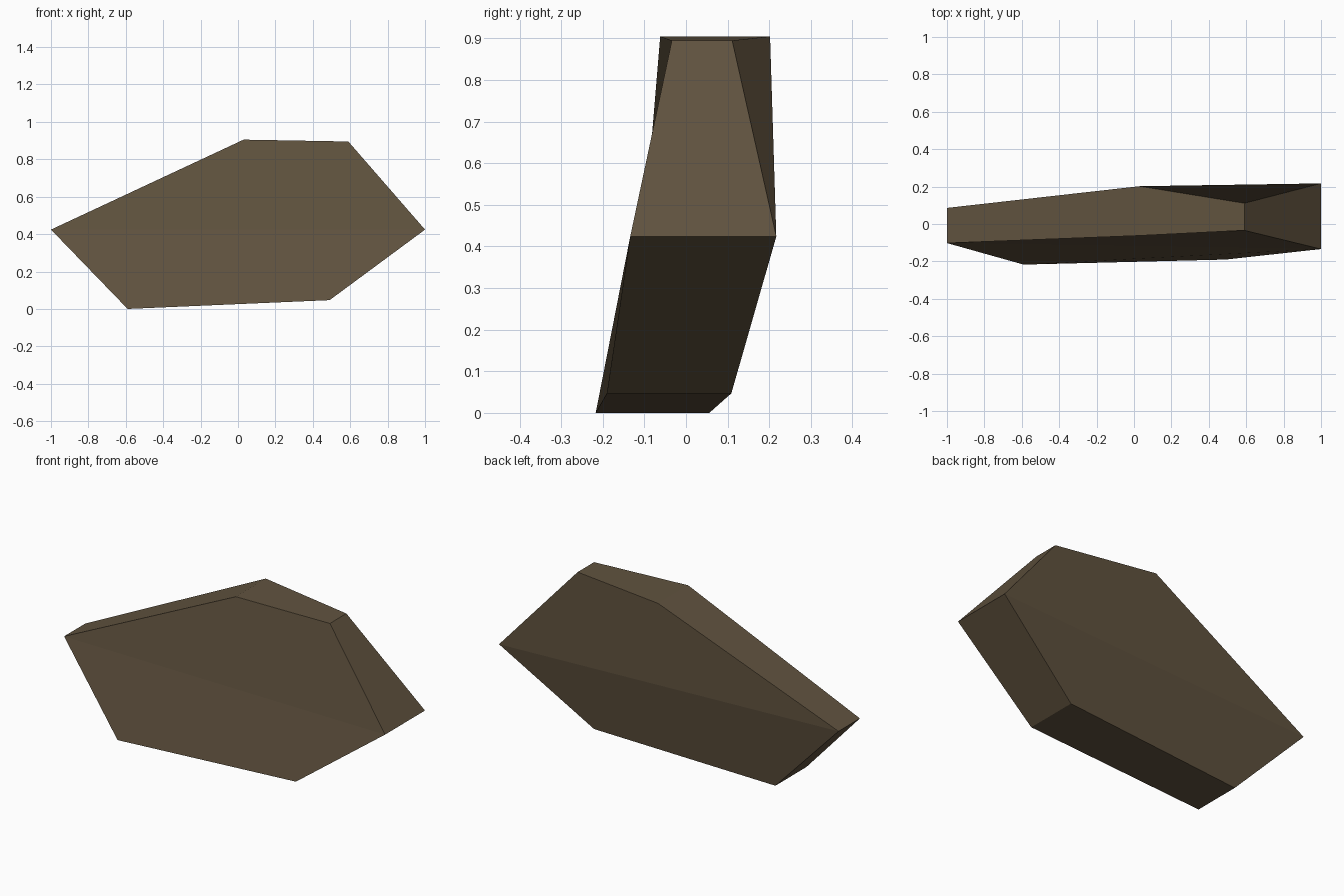
import bpy

if "Cube" in bpy.data.objects:
    bpy.data.objects.remove(bpy.data.objects["Cube"])

# Outline stations going round the rock: x, z, front y, back y
stations = [
    (-1.00, 0.427, -0.102, 0.086),  # 0 left tip
    (-0.59, 0.003, -0.217, 0.056),  # 1 lower left
    (0.49, 0.050, -0.190, 0.109),   # 2 lower right
    (1.00, 0.427, -0.134, 0.217),   # 3 right tip
    (0.59, 0.898, -0.034, 0.111),   # 4 upper right
    (0.03, 0.908, -0.062, 0.202),   # 5 upper left
]
n = len(stations)
verts = [(x, yf, z - 0.003) for x, z, yf, yb in stations]
verts += [(x, yb, z - 0.003) for x, z, yf, yb in stations]

# Rim quads joining front and back outlines
faces = [(i, i + n, (i + 1) % n + n, (i + 1) % n) for i in range(n)]
# Front and back, each folded along the line between the tips
faces += [(0, 3, 4, 5), (3, 0, 1, 2)]
faces += [tuple(i + n for i in f) for f in ((3, 0, 5, 4), (3, 2, 1, 0))]

mesh = bpy.data.meshes.new("rock_slab")
mesh.from_pydata(verts, [], faces)
mesh.validate()
mesh.update()

# Single earthy brown
brown = bpy.data.materials.new("earth_brown")
brown.diffuse_color = (0.12, 0.087, 0.05, 1.0)
brown.use_nodes = True
brown.node_tree.nodes["Principled BSDF"].inputs["Base Color"].default_value = brown.diffuse_color
mesh.materials.append(brown)

rock = bpy.data.objects.new("rock_slab", mesh)
bpy.context.collection.objects.link(rock)
